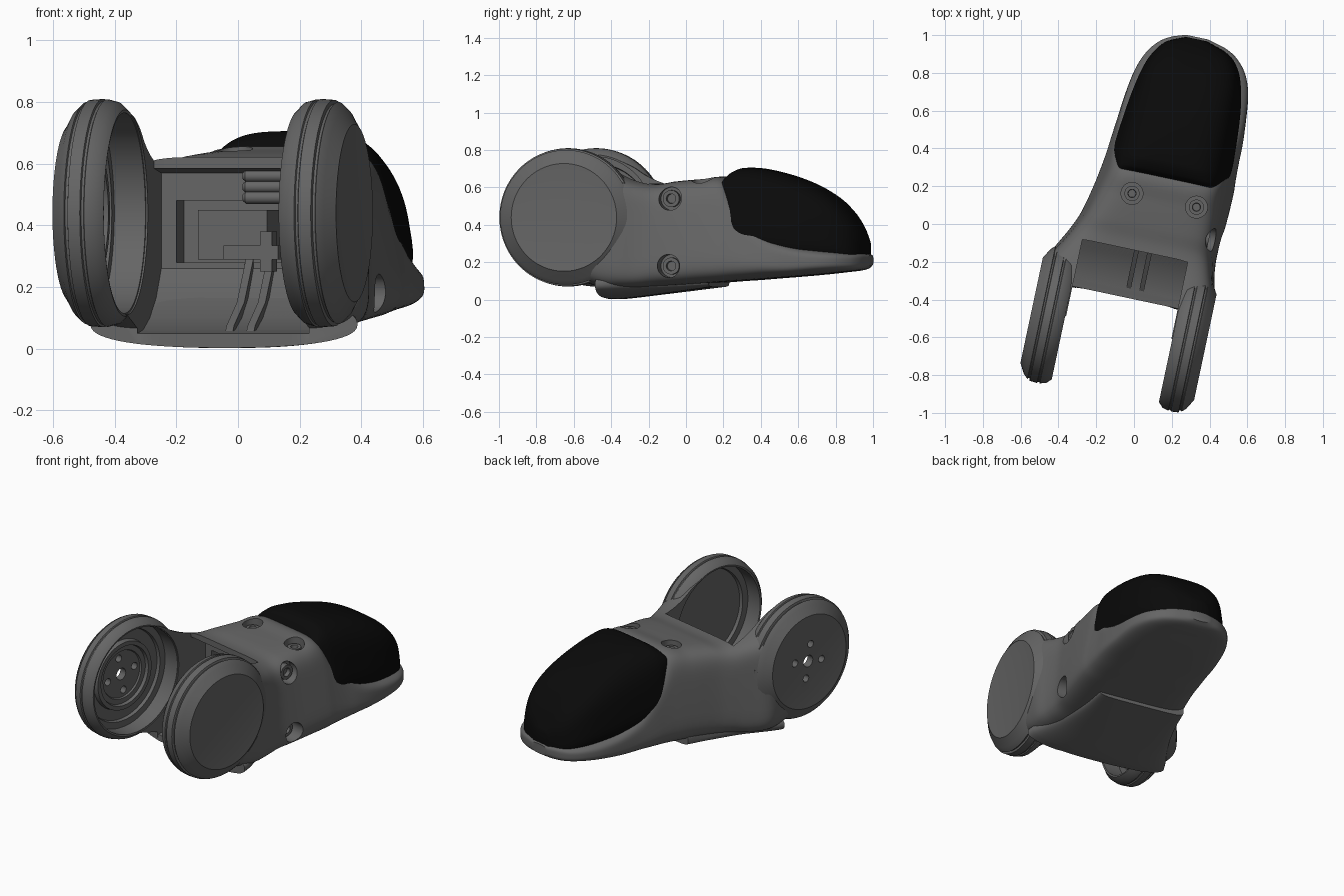
import bpy, bmesh, math
from math import cos, sin, pi, radians

if "Cube" in bpy.data.objects:
    bpy.data.objects.remove(bpy.data.objects["Cube"])

YAW = -radians(12)          # whole model is turned 12 degrees
HUB_V, HUB_Z = -0.56, 0.44  # hub axis position


def skin(name, rings):
    """Solid skinned over rings of points, capped at both ends."""
    bm = bmesh.new()
    vs = [[bm.verts.new(p) for p in r] for r in rings]
    n = len(vs[0])
    for a, b in zip(vs, vs[1:]):
        for i in range(n):
            j = (i + 1) % n
            bm.faces.new((a[i], a[j], b[j], b[i]))
    bm.faces.new(vs[0])
    bm.faces.new(vs[-1])
    bmesh.ops.recalc_face_normals(bm, faces=bm.faces)
    me = bpy.data.meshes.new(name)
    bm.to_mesh(me)
    bm.free()
    ob = bpy.data.objects.new(name, me)
    bpy.context.collection.objects.link(ob)
    return ob


def lathe(name, axis, origin, profile, n=72):
    """Turned solid; profile holds (distance along axis, radius)."""
    x, y, z = origin
    rings = []
    for d, r in profile:
        ring = [(r * cos(2 * pi * i / n), r * sin(2 * pi * i / n)) for i in range(n)]
        rings.append([(x + d, y + a, z + b) if axis == 'x' else (x + a, y + b, z + d) for a, b in ring])
    return skin(name, rings)


def prism(name, u0, u1, outline):
    """Outline in (v, z) extruded across the width."""
    return skin(name, [[(u, v, z) for v, z in outline] for u in (u0, u1)])


def box(name, u0, u1, v0, v1, z0, z1):
    return prism(name, u0, u1, [(v0, z0), (v1, z0), (v1, z1), (v0, z1)])


def sample(table, steps):
    """Smooth interpolation of table rows over the first column."""
    def slope(i, c):
        a, b = max(i - 1, 0), min(i + 1, len(table) - 1)
        return (table[b][c] - table[a][c]) / (table[b][0] - table[a][0])
    rows = []
    for i in range(len(table) - 1):
        p, q = table[i], table[i + 1]
        h = q[0] - p[0]
        for k in range(steps + (i == len(table) - 2)):
            t = k / steps
            row = [p[0] + t * h]
            for c in range(1, len(p)):
                row.append((2*t**3 - 3*t*t + 1) * p[c] + (t**3 - 2*t*t + t) * h * slope(i, c)
                           + (3*t*t - 2*t**3) * q[c] + (t**3 - t*t) * h * slope(i + 1, c))
            rows.append(row)
    return rows


def loft(name, table, steps=6, n=64):
    """Rows: v, left/right at bottom, left/right at top, z bottom, z top, squareness."""
    rings = []
    for v, lb, rb, lt, rt, zb, zt, e in sample(table, steps):
        ring = []
        for i in range(n):
            c, s = cos(2 * pi * (i + .5) / n), sin(2 * pi * (i + .5) / n)
            a = math.copysign(abs(c) ** (2 / e), c)
            k = (math.copysign(abs(s) ** (2 / e), s) + 1) / 2
            l, r = lb + (lt - lb) * k, rb + (rt - rb) * k
            ring.append(((l + r) / 2 + a * (r - l) / 2, v, zb + (zt - zb) * k))
        rings.append(ring)
    return skin(name, rings)


def cut(ob, cutters):
    for c in cutters:
        m = ob.modifiers.new("cut", 'BOOLEAN')
        m.operation, m.solver, m.object = 'DIFFERENCE', 'EXACT', c
        bpy.context.view_layer.objects.active = ob
        bpy.ops.object.modifier_apply(modifier=m.name)


# Main shell: fork arms blending into the foot-shaped front
body = loft("main_shell", [
    (-.56, -.422, .492, -.422, .492, .11, .77, 7),
    (-.45, -.422, .492, -.422, .492, .08, .755, 7),
    (-.35, -.424, .494, -.424, .494, .055, .715, 7),
    (-.27, -.422, .495, -.412, .482, .055, .665, 7),
    (-.18, -.38, .48, -.35, .455, .06, .63, 7),
    (-.09, -.335, .478, -.30, .43, .067, .62, 6),
    (0, -.30, .487, -.255, .42, .075, .633, 6),
    (.14, -.27, .502, -.21, .41, .085, .645, 5.5),
    (.27, -.25, .508, -.175, .40, .095, .65, 5.5),
    (.34, -.24, .503, -.175, .41, .10, .56, 5),
    (.42, -.23, .498, -.18, .425, .105, .46, 4.5),
    (.52, -.215, .49, -.185, .45, .113, .36, 4),
    (.65, -.195, .472, -.185, .46, .123, .30, 4),
    (.80, -.168, .450, -.163, .445, .136, .275, 3.5),
    (.90, -.128, .410, -.128, .410, .147, .262, 3.5),
    (.97, -.075, .350, -.075, .350, .155, .252, 3.5),
    (1.01, -.015, .28, -.015, .28, .165, .247, 3.5),
    (1.037, .06, .18, .06, .18, .18, .24, 3)])

# Soft black cap over the front
pad = loft("toe_pad", [
    (.27, -.165, .395, -.14, .365, .45, .642, 6),
    (.30, -.19, .44, -.14, .37, .36, .68, 4.5),
    (.36, -.215, .478, -.14, .375, .26, .705, 3.8),
    (.50, -.206, .477, -.13, .38, .20, .692, 3.4),
    (.70, -.178, .457, -.11, .375, .18, .632, 3.3),
    (.85, -.138, .417, -.085, .36, .18, .55, 3.3),
    (.94, -.088, .367, -.045, .32, .18, .465, 3.3),
    (.99, -.03, .297, 0, .265, .19, .39, 3.3),
    (1.026, .06, .18, .07, .17, .20, .32, 3)])

# Bulged panel under the fork
belly = loft("belly_panel", [
    (-.395, -.41, .485, -.40, .475, .003, .16, 2.4),
    (-.34, -.39, .47, -.38, .46, .003, .17, 2.4),
    (-.15, -.31, .39, -.30, .38, .025, .17, 2.8),
    (.05, -.25, .34, -.24, .33, .05, .16, 4),
    (.19, -.22, .32, -.22, .32, .068, .14, 5)])

# Round hubs at the fork ends: thin cups with rim grooves
rim = [(.01, .03), (.008, .2), (0, .288), (.004, .292), (.03, .338), (.053, .36), (.056, .354), (.064, .354),
       (.067, .367), (.108, .37), (.111, .363), (.119, .363), (.122, .369), (.155, .36),
       (.18, .335), (.178, .325), (.075, .325), (.075, .285), (.055, .28)]
hubs = {}
for name, u, s, floor in (("right_hub", .505, 1, [(.055, .03)]),
                          ("left_hub", -.435, -1, [(.055, .215), (.085, .21), (.085, .185), (.065, .18),
                                                   (.065, .15), (.055, .145), (.055, .03)])):
    hubs[name] = lathe(name, 'x', (u, HUB_V, HUB_Z), [(-s * d, r) for d, r in rim + floor], 96)

# Fork gap and cavity cutter, with rounded upright corners
gap = prism("gap_cutter", -.25, .32, [(-1.1, -.2), (-.39, -.2), (-.39, .05), (-.3, .062), (-.2, .10), (-.1, .165),
                                      (-.02, .26), (-.02, .57), (-.135, .585), (-.135, 1.2), (-1.1, 1.2)])
bm = bmesh.new()
bm.from_mesh(gap.data)
corners = [e for e in bm.edges if abs(e.verts[0].co.x - e.verts[1].co.x) < .001
           and all(abs(v.co.y + .135) < .001 or abs(v.co.y + .39) < .001 for v in e.verts)]
bmesh.ops.bevel(bm, geom=corners, offset=.07, segments=6, profile=.5, affect='EDGES')
bm.to_mesh(gap.data)
bm.free()
cutters = [
    gap,
    box("pocket_cutter", -.2, .27, -.06, .1, .28, .48),
    lathe("bore_cutter", 'x', (0, HUB_V, HUB_Z), [(-.40, .33), (.47, .33)], 96)]
# Screw holes on the right side and the top, with seat rings inside
details = []
for z in (.54, .18):
    cutters.append(lathe("side_hole", 'x', (0, .004, z), [(.37, .062), (.6, .062)], 40))
    details.append(lathe("side_screw_seat", 'x', (0, .004, z),
                         [(.36, .045), (.405, .045), (.405, .026), (.38, .024)], 40))
for u in (-.044, .305):
    cutters.append(lathe("top_hole", 'z', (u, .156, 0), [(.585, .058), (.8, .058)], 40))
    details.append(lathe("top_screw_seat", 'z', (u, .156, 0),
                         [(.575, .04), (.62, .04), (.62, .022), (.59, .02)], 40))
# Bolt pattern through the left hub
bolts = [lathe("bolt_hole", 'x', (-.435, HUB_V + .105 * cos(a), HUB_Z + .105 * sin(a)), [(-.1, .022), (.12, .022)], 24)
         for a in (radians(10 + 90 * i) for i in range(4))]
bolts.append(lathe("axle_hole", 'x', (-.435, HUB_V, HUB_Z), [(-.1, .036), (.12, .036)], 32))
cut(body, cutters + bolts)
cut(belly, [gap])
cut(hubs["left_hub"], bolts)

# Fittings inside the cavity
block = box("cavity_block", -.11, .12, -.11, .09, .29, .45)
socket = lathe("socket_cutter", 'x', (-.11, -.06, .37), [(-.05, .035), (.06, .035)], 32)
cut(block, [socket])
details += [block,
            box("latch_step", -.02, .16, -.13, -.05, .29, .335),
            box("latch_post", .10, .14, -.13, -.05, .25, .38)]
for u in (.03, .10):
    details.append(prism("floor_rib", u, u + .025, [(-.35, .045), (-.32, .075), (-.16, .15), (-.02, .29), (-.02, .08)]))
for i in range(3):
    details.append(lathe("spring_coil", 'x', (.10, -.06, .49 + .035 * i), [(-.07, .012), (-.06, .02), (.06, .02), (.07, .012)], 24))

# Remove cutters, colour, shade and turn the model
for c in cutters + bolts + [socket]:
    bpy.data.objects.remove(c)
for name, val, obs in (("black_rubber", .003, [pad]),
                       ("dark_grey", .13, [body, belly, *hubs.values(), *details])):
    mat = bpy.data.materials.new(name)
    mat.diffuse_color = (val, val, val, 1)
    mat.use_nodes = True
    mat.node_tree.nodes["Principled BSDF"].inputs["Base Color"].default_value = mat.diffuse_color
    for ob in obs:
        ob.data.materials.clear()
        ob.data.materials.append(mat)
for ob in bpy.data.objects:
    ob.rotation_euler.z = YAW
    ob.select_set(True)
bpy.context.view_layer.objects.active = body
bpy.ops.object.shade_smooth_by_angle(angle=radians(32))
